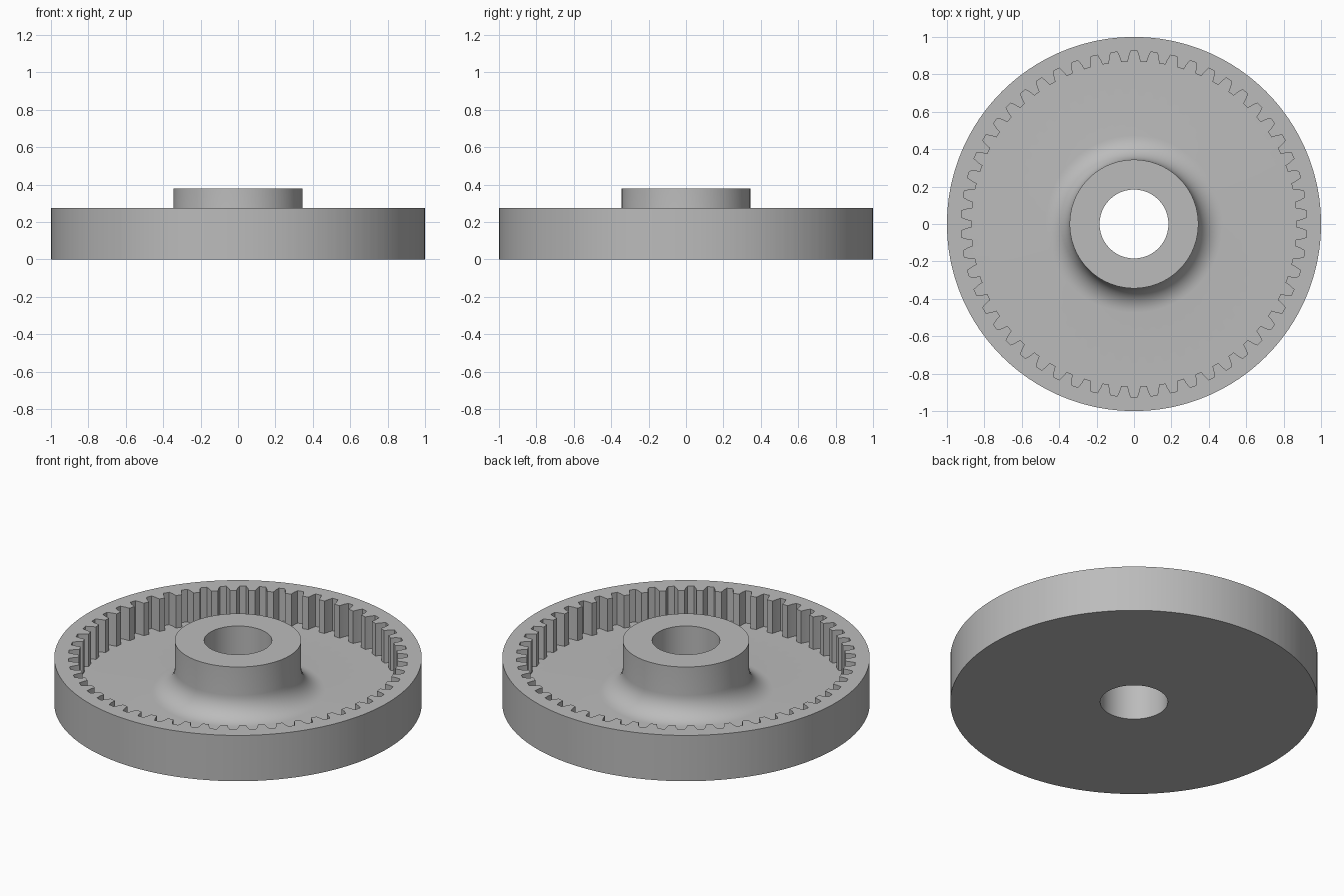
import bpy
import bmesh
import math

cube = bpy.data.objects.get("Cube")
if cube:
    bpy.data.objects.remove(cube, do_unlink=True)

TEETH = 54
RIM_TOP, HUB_TOP, FLOOR = 0.275, 0.38, 0.08
BORE, HUB, FILLET = 0.184, 0.344, 0.13
ROOT, PITCH, TIP = 0.924, 0.898, 0.869

# One tooth space: angle from its centre and radius, mirrored about the centre
half = [(0.019, ROOT), (0.030, PITCH), (0.038, TIP)]
space = [(-a, r) for a, r in reversed(half)] + half
columns = []
for i in range(TEETH):
    centre = math.pi / 2 + i * math.tau / TEETH
    columns += [(centre + a, r) for a, r in space]

# Cross-section, going round from the bore; None follows the tooth outline
section = [(BORE, 0), (1, 0), (1, RIM_TOP), (None, RIM_TOP), (None, FLOOR)]
STEPS = 10
for i in range(STEPS + 1):
    t = math.pi / 2 * i / STEPS
    section.append((HUB + FILLET * (1 - math.sin(t)),
                    FLOOR + FILLET * (1 - math.cos(t))))
section += [(HUB, HUB_TOP), (BORE, HUB_TOP)]

# Sweep the section around the axis
bm = bmesh.new()
rings = []
for radius, z in section:
    ring = []
    for angle, tooth_radius in columns:
        r = tooth_radius if radius is None else radius
        ring.append(bm.verts.new((r * math.cos(angle), r * math.sin(angle), z)))
    rings.append(ring)
for k, low in enumerate(rings):
    high = rings[(k + 1) % len(rings)]
    for j in range(len(columns)):
        n = (j + 1) % len(columns)
        bm.faces.new((low[j], low[n], high[n], high[j]))
bmesh.ops.recalc_face_normals(bm, faces=bm.faces)
mesh = bpy.data.meshes.new("internal_ring_gear")
bm.to_mesh(mesh)
bm.free()
gear = bpy.data.objects.new("internal_ring_gear", mesh)
bpy.context.collection.objects.link(gear)

# Plain grey material
grey = bpy.data.materials.new("plain_grey")
grey.use_nodes = True
colour = (0.5, 0.5, 0.5, 1)
grey.diffuse_color = colour
grey.node_tree.nodes["Principled BSDF"].inputs["Base Color"].default_value = colour
mesh.materials.append(grey)

# Smooth walls and fillet, crisp edges
bpy.ops.object.select_all(action="DESELECT")
gear.select_set(True)
bpy.context.view_layer.objects.active = gear
bpy.ops.object.shade_smooth_by_angle(angle=math.radians(25))
